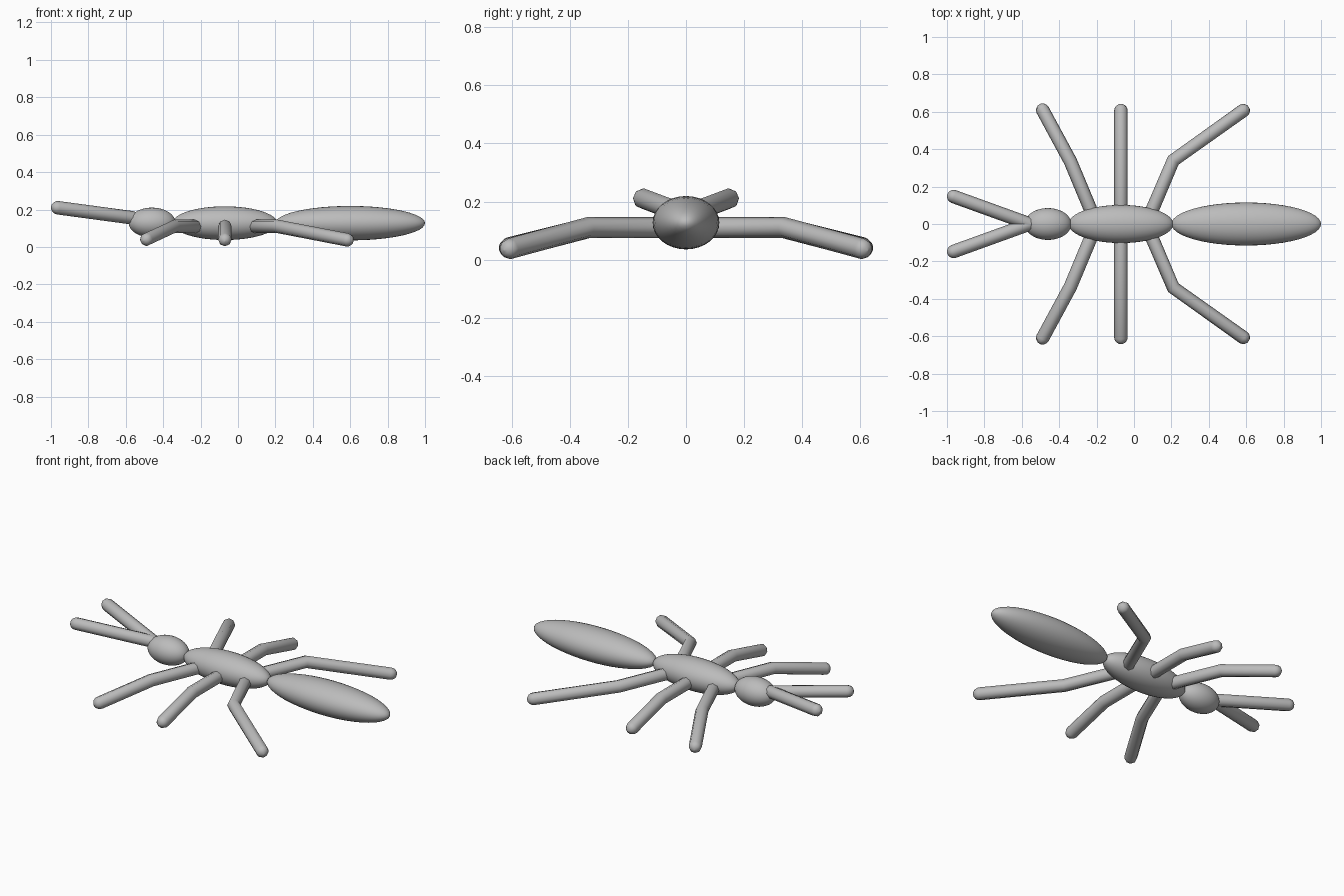
import bpy
from math import pi, sin, cos
from mathutils import Vector

cube = bpy.data.objects.get("Cube")
if cube:
    bpy.data.objects.remove(cube, do_unlink=True)

# One plain grey for the whole insect
grey = bpy.data.materials.new("plain grey")
grey.use_nodes = True
colour = (0.5, 0.5, 0.5, 1)
grey.diffuse_color = colour
grey.node_tree.nodes["Principled BSDF"].inputs["Base Color"].default_value = colour

LIMB_RADIUS = 0.036


def finish(obj, name, angle):
    obj.name = name
    obj.data.materials.clear()
    obj.data.materials.append(grey)
    bpy.ops.object.select_all(action="DESELECT")
    obj.select_set(True)
    bpy.context.view_layer.objects.active = obj
    bpy.ops.object.shade_smooth_by_angle(angle=angle)


def body_part(name, centre, radii):
    """Ellipsoid with its poles at the front and back ends."""
    bpy.ops.mesh.primitive_uv_sphere_add(segments=32, ring_count=24, radius=1)
    obj = bpy.context.object
    obj.rotation_euler = (0, pi / 2, 0)
    bpy.ops.object.transform_apply(location=False, rotation=True, scale=False)
    obj.scale = radii
    obj.location = centre
    bpy.ops.object.transform_apply(location=True, rotation=False, scale=True)
    finish(obj, name, 1.0)


def dome(tip, inner):
    """Points and radii that round off a limb end, from rim to tip."""
    out = (tip - inner).normalized()
    steps = [i * pi / 8 for i in range(5)]
    return [(tip + out * LIMB_RADIUS * (sin(a) - 1),
             max(cos(a), 0.02)) for a in steps]


def limb(name, path, side):
    """Eight-sided tube along the path with round ends."""
    pts = [Vector((x, y * side, z)) for x, y, z in path]
    rings = dome(pts[0], pts[1])[::-1]
    rings += [(p, 1) for p in pts[1:-1]]
    rings += dome(pts[-1], pts[-2])
    curve = bpy.data.curves.new(name, "CURVE")
    curve.dimensions = "3D"
    curve.bevel_depth = LIMB_RADIUS
    curve.bevel_resolution = 2
    curve.use_fill_caps = True
    spline = curve.splines.new("POLY")
    spline.points.add(len(rings) - 1)
    for point, (co, radius) in zip(spline.points, rings):
        point.co = (*co, 1)
        point.radius = radius
    obj = bpy.data.objects.new(name, curve)
    bpy.context.collection.objects.link(obj)
    bpy.ops.object.select_all(action="DESELECT")
    obj.select_set(True)
    bpy.context.view_layer.objects.active = obj
    bpy.ops.object.convert(target="MESH")
    finish(bpy.context.object, name, 0.9)


# Body
body_part("head", (-0.46, 0, 0.13), (0.125, 0.085, 0.08))
body_part("thorax", (-0.07, 0, 0.127), (0.28, 0.102, 0.09))
body_part("abdomen", (0.6, 0, 0.127), (0.4, 0.115, 0.092))

# Legs and feelers: hip, knee and foot, mirrored across the body
limbs = {
    "front_leg": [(-0.2, 0, 0.11), (-0.34, 0.335, 0.11), (-0.505, 0.64, 0.033)],
    "middle_leg": [(-0.07, 0, 0.11), (-0.07, 0.335, 0.11), (-0.07, 0.642, 0.03)],
    "hind_leg": [(0.065, 0, 0.11), (0.21, 0.34, 0.11), (0.613, 0.627, 0.032)],
    "feeler": [(-0.53, -0.01, 0.151), (-0.998, 0.159, 0.214)],
}
for part, path in limbs.items():
    limb("left_side_" + part, path, 1)
    limb("right_side_" + part, path, -1)
